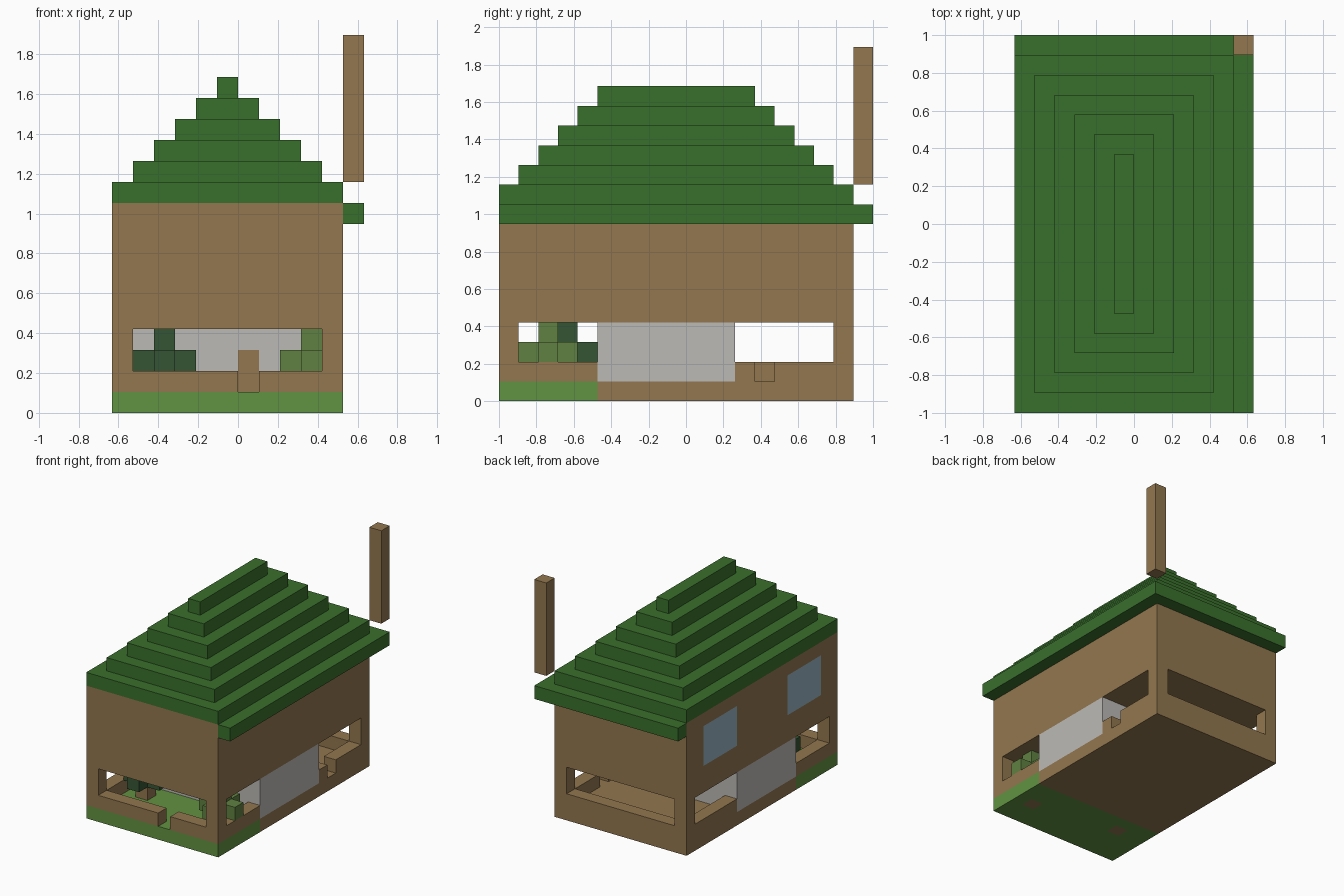
import bpy, bmesh
from mathutils import Vector

if "Cube" in bpy.data.objects:
    bpy.data.objects.remove(bpy.data.objects["Cube"])

U = 2 / 19  # size of one block


def material(name, rgb):
    lin = [((c / 255 + 0.055) / 1.055) ** 2.4 for c in rgb]
    m = bpy.data.materials.new(name)
    m.diffuse_color = (*lin, 1)
    m.use_nodes = True
    m.node_tree.nodes["Principled BSDF"].inputs["Base Color"].default_value = m.diffuse_color
    return m


WOOD = material("wood_brown", (146, 119, 79))
ROOF = material("roof_green", (57, 111, 44))
GRASS = material("grass_green", (97, 146, 65))
PINE = material("dark_leaf", (53, 85, 52))
OLIVE = material("olive_leaf", (96, 129, 65))
STONE = material("pale_grey", (188, 186, 182))
GLASS = material("window_blue", (153, 181, 195))


def pos(p):
    """Block coordinates to scene coordinates."""
    return Vector(((p[0] - 6) * U, (p[1] - 9.5) * U, p[2] * U))


def blocks(name, mats, boxes, cuts=((), (), ()), rule=None):
    """One object from boxes (x0,x1,y0,y1,z0,z1), optionally sliced and coloured by rule."""
    bm = bmesh.new()
    for x0, x1, y0, y1, z0, z1 in boxes:
        lo, hi = pos((x0, y0, z0)), pos((x1, y1, z1))
        for v in bmesh.ops.create_cube(bm, size=1)["verts"]:
            v.co = [lo[a] if v.co[a] < 0 else hi[a] for a in range(3)]
    for axis in range(3):
        for c in cuts[axis]:
            p = [0, 0, 0]
            p[axis] = c
            n = Vector((0, 0, 0))
            n[axis] = 1
            bmesh.ops.bisect_plane(bm, geom=bm.verts[:] + bm.edges[:] + bm.faces[:],
                                   plane_co=pos(p), plane_no=n)
    bm.normal_update()
    if rule:
        for f in bm.faces:
            c = f.calc_center_median() / U + Vector((6, 9.5, 0))
            f.material_index = int(rule(c, f.normal))
    me = bpy.data.meshes.new(name)
    bm.to_mesh(me)
    bm.free()
    for m in mats:
        me.materials.append(m)
    ob = bpy.data.objects.new(name, me)
    bpy.context.collection.objects.link(ob)
    return ob


# Ground: lawn with tree footings showing underneath, and wooden floor
def footing(c, n):
    return n.z < -0.5 and any(abs(c.x - x) < 0.5 and abs(c.y - y) < 0.5
                              for x, y in ((2.5, 3.5), (9.5, 2.5)))


blocks("lawn", [GRASS, WOOD], [(0, 11, 0, 5, 0, 1)],
       ((2, 3, 9, 10), (2, 3, 4), ()), footing)
blocks("floor", [WOOD], [(0, 11, 5, 18, 0, 1)])

# Low walls with a gate gap in front and one on the right side
blocks("low_wall", [WOOD], [
    (0, 6, 0, 1, 1, 2), (7, 11, 0, 1, 1, 2),
    (0, 1, 1, 5, 1, 2), (10, 11, 1, 5, 1, 2),
    (0, 1, 12, 17, 1, 2), (10, 11, 12, 13, 1, 2), (10, 11, 14, 17, 1, 2),
    (0, 11, 17, 18, 1, 2)])
blocks("corner_posts", [WOOD],
       [(x, x + 1, y, y + 1, 2, 4) for x in (0, 10) for y in (0, 17)])

# Ground floor room with a door in its front face
blocks("ground_room", [STONE, WOOD], [(0, 11, 5, 12, 1, 4)], ((6, 7), (), (3,)),
       lambda c, n: n.y < -0.5 and 6 < c.x < 7 and c.z < 3)

# Upper storey with two windows on the left side
blocks("upper_storey", [WOOD, GLASS], [(0, 11, 0, 18, 4, 10)],
       ((), (2, 6, 12, 16), (6, 9)),
       lambda c, n: n.x < -0.5 and 6 < c.z < 9 and (2 < c.y < 6 or 12 < c.y < 16))

# Stepped roof, eaves and chimney
for n in range(6):
    blocks(f"roof_step_{n + 1}", [ROOF], [(n, 11 - n, n, 18 - n, 10 + n, 11 + n)])
blocks("eaves", [ROOF], [(11, 12, 0, 19, 9, 10), (0, 11, 18, 19, 9, 10)])
blocks("chimney", [WOOD], [(11, 12, 18, 19, 11, 18)])

# Two small trees: trunk, cross-shaped leaves and a top block
for name, leaf, x, y in (("dark_tree", PINE, 2, 3), ("olive_tree", OLIVE, 9, 2)):
    blocks(name + "_trunk", [WOOD], [(x, x + 1, y, y + 1, 1, 2)])
    blocks(name + "_leaves", [leaf], [
        (x - 1, x + 2, y, y + 1, 2, 3), (x, x + 1, y - 1, y, 2, 3),
        (x, x + 1, y + 1, y + 2, 2, 3), (x, x + 1, y, y + 1, 3, 4)])
